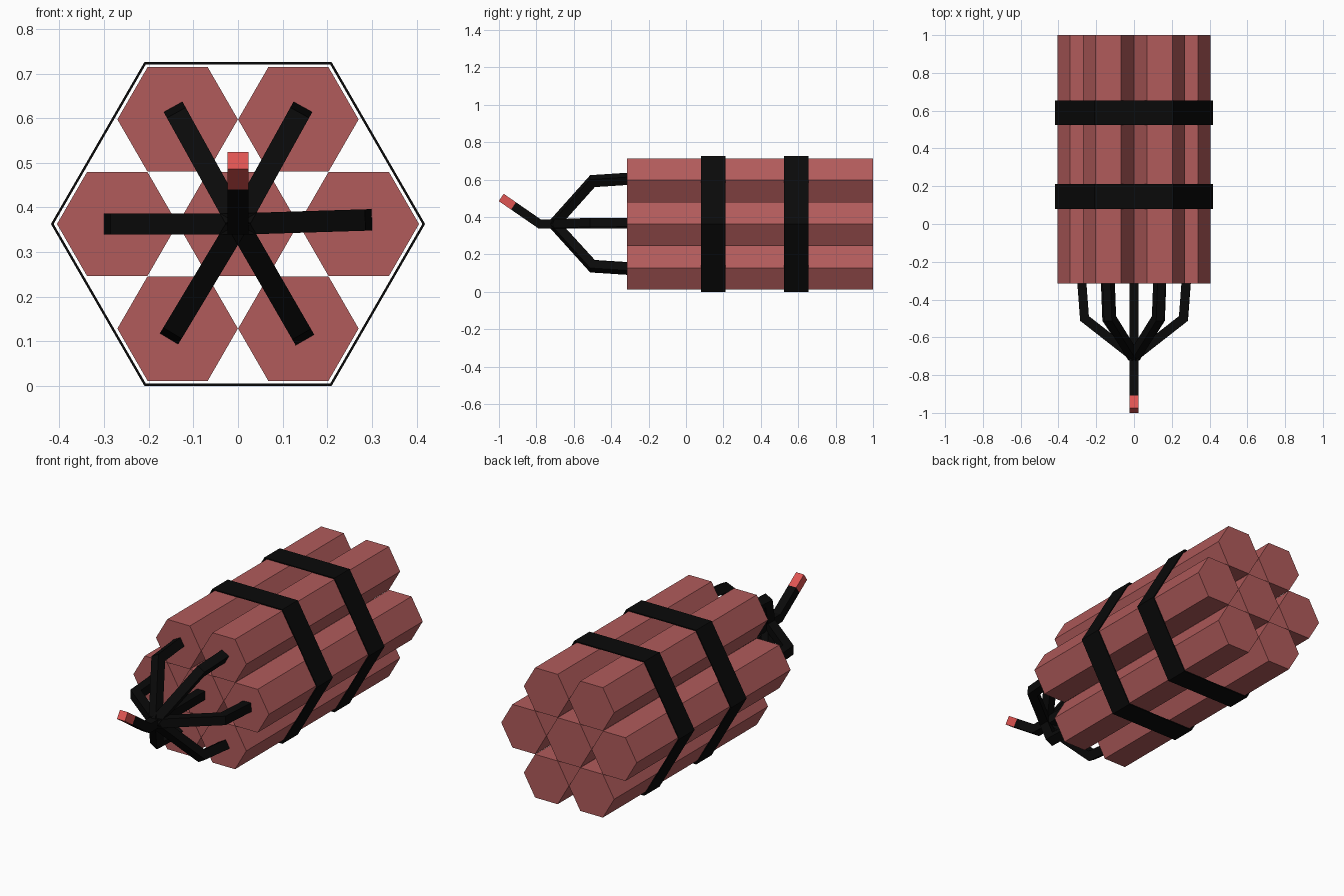
import bpy, bmesh, math
from mathutils import Vector

if "Cube" in bpy.data.objects:
    bpy.data.objects.remove(bpy.data.objects["Cube"])

CZ = 0.363  # height of the bundle axis


def material(name, rgb):
    m = bpy.data.materials.new(name)
    m.diffuse_color = (*rgb, 1)
    m.use_nodes = True
    m.node_tree.nodes["Principled BSDF"].inputs["Base Color"].default_value = m.diffuse_color
    return m


RED = material("dull red paper", (0.44, 0.105, 0.105))
BLACK = material("black cord", (0.003, 0.003, 0.003))
GLOW = material("bright red ember", (0.74, 0.09, 0.085))


def loft(name, rings, mat, closed=False):
    """Join rings of points with quads; cap the ends unless the loft is closed."""
    bm = bmesh.new()
    loops = [[bm.verts.new(p) for p in r] for r in rings]
    n = len(loops[0])
    pairs = list(zip(loops, loops[1:]))
    if closed:
        pairs.append((loops[-1], loops[0]))
    for a, b in pairs:
        for i in range(n):
            j = (i + 1) % n
            bm.faces.new((a[i], a[j], b[j], b[i]))
    if not closed:
        bm.faces.new(loops[0])
        bm.faces.new(loops[-1])
    bmesh.ops.recalc_face_normals(bm, faces=bm.faces)
    me = bpy.data.meshes.new(name)
    bm.to_mesh(me)
    bm.free()
    me.materials.append(mat)
    ob = bpy.data.objects.new(name, me)
    bpy.context.collection.objects.link(ob)
    return ob


def hexagon(cx, cz, r, y):
    return [(cx + r * math.cos(i * math.pi / 3), y, cz + r * math.sin(i * math.pi / 3))
            for i in range(6)]


def cord(name, path, side, half, mat):
    """Square cord with mitred bends along a planar path."""
    pts = [Vector(p) for p in path]
    side = Vector(side).normalized()
    dirs = [(b - a).normalized() for a, b in zip(pts, pts[1:])]
    rings = []
    for i, p in enumerate(pts):
        d0, d1 = dirs[max(i - 1, 0)], dirs[min(i, len(dirs) - 1)]
        t = (d0 + d1).normalized()
        up = t.cross(side) * (half / t.dot(d1))
        s = side * half
        rings.append([p + s + up, p - s + up, p - s - up, p + s - up])
    return loft(name, rings, mat)


# seven hexagonal sticks: one in the middle, six around it
centres = [(0, CZ)] + [(0.2705 * math.cos(math.radians(a)), CZ + 0.2705 * math.sin(math.radians(a)))
                       for a in range(0, 360, 60)]
for k, (x, z) in enumerate(centres):
    # a slightly wider spacing than the stick radius keeps the ring touching
    loft(f"stick_{k}", [hexagon(x, z, 0.135, y) for y in (-0.315, 1.0)], RED)

# two thin hexagonal straps
for k, (y0, y1) in enumerate(((0.08, 0.212), (0.525, 0.655))):
    ro, ri = CZ / math.cos(math.pi / 6), 0.413
    loft(f"strap_{k}", [hexagon(0, CZ, ro, y0), hexagon(0, CZ, ro, y1),
                        hexagon(0, CZ, ri, y1), hexagon(0, CZ, ri, y0)], BLACK, closed=True)

# six branch fuses, splaying from the junction into the outer sticks
for k, a in enumerate((1.8, 61, 119, 180, 239, 300)):
    c, s = math.cos(math.radians(a)), math.sin(math.radians(a))
    path = [(r * c, y, CZ + r * s) for r, y in ((0.277, -0.30), (0.262, -0.50), (0.0, -0.705))]
    cord(f"branch_fuse_{k}", path, (-s, 0, c), 0.024, BLACK)

# main fuse and its burning tip
bend, end = Vector((0, -0.782, CZ)), Vector((0, -0.988, 0.505))
split = bend.lerp(end, 0.68)
cord("main_fuse", [(0, -0.30, CZ), bend, split], (1, 0, 0), 0.0235, BLACK)
cord("fuse_tip", [split, end], (1, 0, 0), 0.0235, GLOW)
